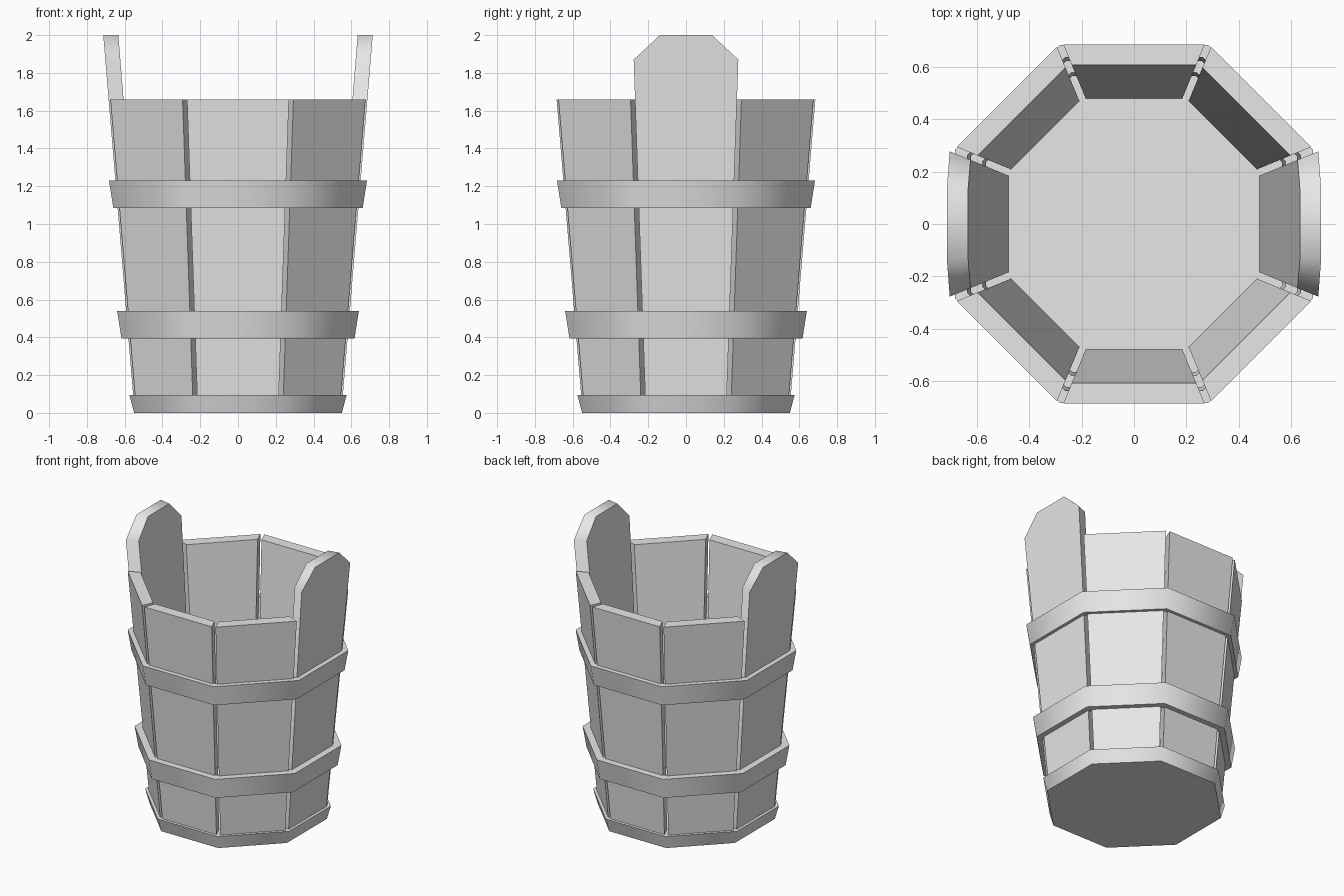
import bpy, bmesh, math

cube = bpy.data.objects.get("Cube")
if cube:
    bpy.data.objects.remove(cube, do_unlink=True)

SIDES = 8
TAN = math.tan(math.pi / SIDES)
BASE_TOP, RIM, SHOULDER, TOP = 0.095, 1.66, 1.87, 2.0
GAP = 0.014          # half of the slit between neighbouring staves

grey = bpy.data.materials.new("plain grey")
grey.use_nodes = True
grey.diffuse_color = (0.8, 0.8, 0.8, 1)
grey.node_tree.nodes["Principled BSDF"].inputs["Base Color"].default_value = (0.8, 0.8, 0.8, 1)


def finish(name, bm):
    bmesh.ops.recalc_face_normals(bm, faces=bm.faces)
    mesh = bpy.data.meshes.new(name)
    bm.to_mesh(mesh)
    bm.free()
    mesh.materials.append(grey)
    obj = bpy.data.objects.new(name, mesh)
    bpy.context.collection.objects.link(obj)
    bpy.ops.object.select_all(action='DESELECT')
    obj.select_set(True)
    bpy.context.view_layer.objects.active = obj
    bpy.ops.object.shade_smooth_by_angle(angle=math.radians(50))
    return obj


def outer(z):
    return 0.685 - 0.083 * (RIM - z)


def inner(z):
    return 0.606 - 0.081 * (RIM - z)


def octagon(bm, apothem, z):
    """Ring of vertices with flat sides towards the axes."""
    r = apothem / math.cos(math.pi / SIDES)
    return [bm.verts.new((r * math.cos((i + 0.5) * math.tau / SIDES),
                          r * math.sin((i + 0.5) * math.tau / SIDES), z))
            for i in range(SIDES)]


def bridge(bm, a, b):
    for i in range(len(a)):
        j = (i + 1) % len(a)
        bm.faces.new((a[i], a[j], b[j], b[i]))


def stave(name, angle, outline):
    """Leaning plank; outline holds (height, share of full width) pairs."""
    bm = bmesh.new()
    c, s = math.cos(angle), math.sin(angle)
    loops = []
    for radius in (outer, inner):
        pts = [(z, k) for z, k in outline] + [(z, -k) for z, k in reversed(outline)]
        loop = []
        for z, k in pts:
            x, y = radius(z), k * (radius(z) * TAN - GAP)
            loop.append(bm.verts.new((x * c - y * s, x * s + y * c, z)))
        bm.faces.new(loop)
        loops.append(loop)
    bridge(bm, *loops)
    return finish(name, bm)


def hoop(name, z0, z1, r0, r1):
    bm = bmesh.new()
    rings = [octagon(bm, r0, z0), octagon(bm, r1, z1),
             octagon(bm, outer(z1) - 0.015, z1), octagon(bm, outer(z0) - 0.015, z0)]
    for i in range(4):
        bridge(bm, rings[i], rings[(i + 1) % 4])
    return finish(name, bm)


# Base plate, also the inside floor
bm = bmesh.new()
low, high = octagon(bm, 0.55, 0), octagon(bm, 0.575, BASE_TOP)
bm.faces.new(low)
bm.faces.new(high)
bridge(bm, low, high)
finish("base", bm)

# Eight staves, the left and right ones rising into handles
plain = [(BASE_TOP, 1), (RIM, 1)]
tall = [(BASE_TOP, 1), (SHOULDER, 1), (TOP, 0.49)]
for i in range(SIDES):
    is_handle = i % 4 == 0
    stave(f"{'handle_stave' if is_handle else 'stave'}_{i + 1}",
          i * math.tau / SIDES, tall if is_handle else plain)

# Two hoops around the staves
hoop("lower_hoop", 0.395, 0.54, 0.617, 0.64)
hoop("upper_hoop", 1.085, 1.23, 0.66, 0.683)
